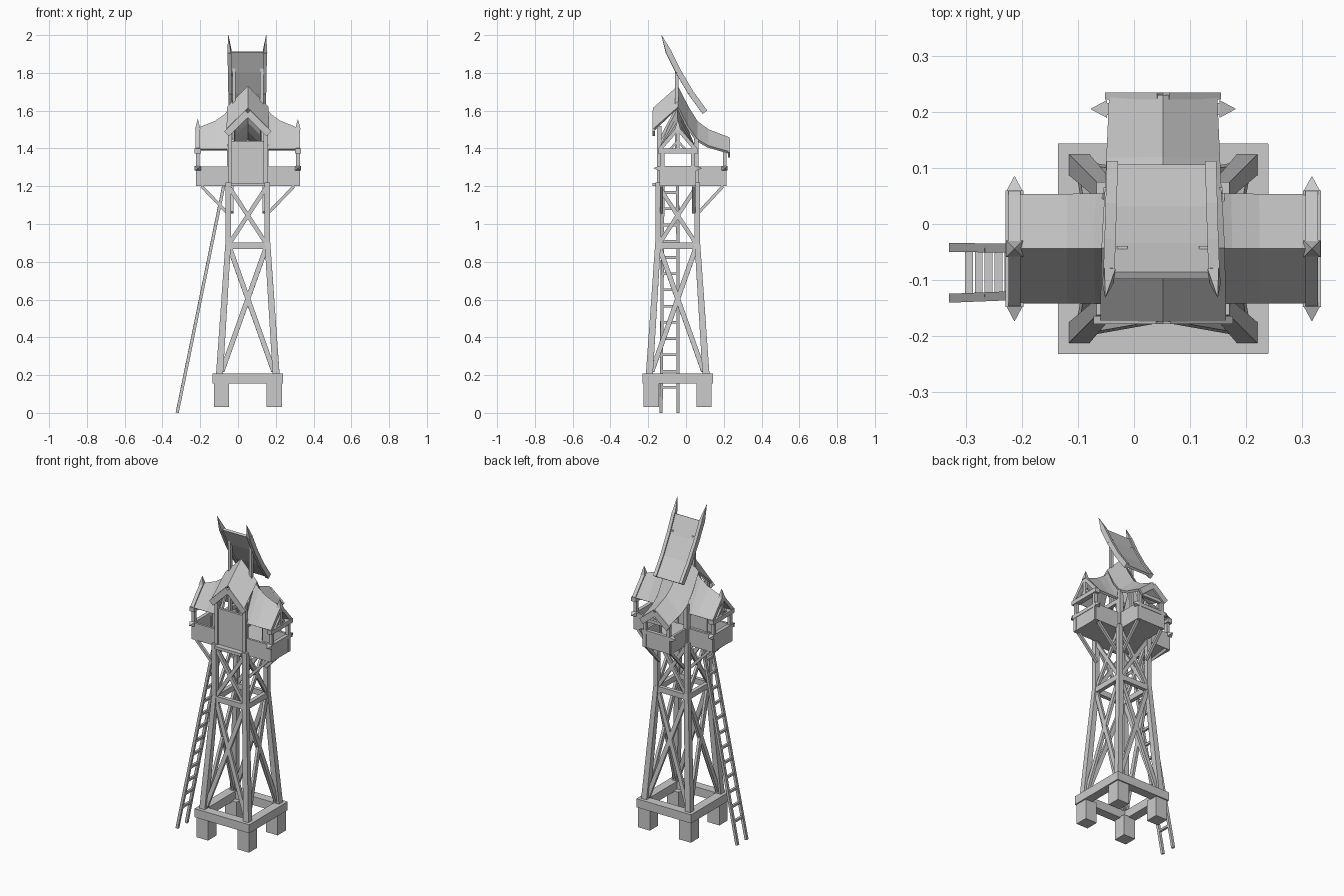
import bpy, math
from mathutils import Vector

if "Cube" in bpy.data.objects:
    bpy.data.objects.remove(bpy.data.objects["Cube"])

CX, CY = 0.052, -0.044      # tower axis


def mesh(name, verts, faces):
    me = bpy.data.meshes.new(name)
    me.from_pydata([tuple(v) for v in verts], [], faces)
    me.update()
    ob = bpy.data.objects.new(name, me)
    bpy.context.collection.objects.link(ob)
    return ob


HEX = [(3, 2, 1, 0), (4, 5, 6, 7), (0, 1, 5, 4), (1, 2, 6, 5), (2, 3, 7, 6), (3, 0, 4, 7)]


def beam(name, p, q, w, d=None, end=1.0, up=(0, 0, 1)):
    """Square bar from p to q: w across, d along 'up'; end scales the far section."""
    p, q = Vector(p), Vector(q)
    d = d or w
    t = (q - p).normalized()
    up = Vector(up)
    if abs(t.dot(up)) > 0.99:
        up = Vector((0, 1, 0))
    s = t.cross(up).normalized()
    n = s.cross(t)
    vs = [c + s * (a * w / 2 * k) + n * (b * d / 2 * k)
          for c, k in ((p, 1.0), (q, end))
          for a, b in ((-1, -1), (1, -1), (1, 1), (-1, 1))]
    return mesh(name, vs, HEX)


def box(name, a, b):
    (x0, y0, z0), (x1, y1, z1) = a, b
    vs = [(x, y, z) for z in (z0, z1) for x, y in ((x0, y0), (x1, y0), (x1, y1), (x0, y1))]
    return mesh(name, vs, HEX)


def roof(name, fn, sections, thick=0.014):
    """Gable sheet swept through sections (u, ridge z, eave z, half width)."""
    vs, fs = [], []
    for u, r, e, h in sections:
        vs += [fn(u, -h, e), fn(u, 0, r), fn(u, h, e)]
    for i in range(len(sections) - 1):
        for j in (0, 1):
            a = 3 * i + j
            fs.append((a, a + 1, a + 4, a + 3))
    ob = mesh(name, vs, fs)
    m = ob.modifiers.new("thickness", 'SOLIDIFY')
    m.thickness, m.offset = thick, 0
    return ob


def arm(dx, dy):
    """Map local (outward, sideways, z) to world."""
    return lambda u, v, z: Vector((CX + dx * u - dy * v, CY + dy * u + dx * v, z))


FRONT, RIGHT, BACK, LEFT = arm(0, -1), arm(1, 0), arm(0, 1), arm(-1, 0)

# footings, base frame, legs and cross bracing: one side per turn
for k, f in enumerate((FRONT, RIGHT, BACK, LEFT)):
    beam(f"footing_{k}", f(.14, .14, .03), f(.14, .14, .16), .08)
    beam(f"base_beam_{k}", f(.16, -.187, .181), f(.16, .187, .181), .055, .053)
    n = f(1, 0, 0) - f(0, 0, 0)
    beam(f"lower_leg_{k}", f(.15, .15, .2), f(.104, .104, .9), .037, end=.8, up=n)
    beam(f"upper_leg_{k}", f(.104, .104, .88), f(.104, .104, 1.22), .029, up=n)
    beam(f"middle_beam_{k}", f(.104, -.1, .884), f(.104, .1, .884), .024, .034)
    for s in (-1, 1):
        beam(f"lower_brace_{k}", f(.145, s * .137, .22), f(.104, -s * .095, .87), .016, .026, up=n.cross((0, 0, 1)))
        beam(f"upper_brace_{k}", f(.104, s * .095, .9), f(.104, -s * .095, 1.19), .014, .022, up=n.cross((0, 0, 1)))
        if k:   # struts under the three balconies
            reach = .245 if k != 2 else .24
            beam(f"balcony_strut_{k}", f(.11, s * .085, 1.06), f(reach, s * .085, 1.2), .016)

# central floor
box("cabin_floor", (CX - .095, CY - .095, 1.2), (CX + .095, CY + .095, 1.215))

# balconies
for name, f, R in (("right", RIGHT, .265), ("left", LEFT, .265), ("back", BACK, .249)):
    side = name != "back"
    c1, c2 = f(.08, -.09, 1.2), f(R, .09, 1.215)
    box(name + "_floor", [min(a, b) for a, b in zip(c1, c2)], [max(a, b) for a, b in zip(c1, c2)])
    beam(name + "_end_wall", f(R, -.092, 1.252), f(R, .092, 1.252), .016, .104)
    top = 1.39 if side else 1.37
    for s in (-1, 1):
        beam(name + "_side_wall", f(.09, s * .09, 1.252), f(R + .006, s * .09, 1.252), .014, .104)
        beam(name + "_post", f(R, s * .08, 1.2), f(R, s * .08, top), .02)
        beam(name + "_inner_post", f(.1, s * .09, 1.2), f(.1, s * .09, 1.42), .018)
        # pointed ends of the handrail
        beam(name + "_rail_tip", f(R, s * .1, 1.295), f(R, s * .129, 1.295), .032, .024, end=.03)
    beam(name + "_handrail", f(R, -.1, 1.295), f(R, .1, 1.295), .022, .022)
    if side:
        beam(name + "_tie_beam", f(R, -.104, 1.386), f(R, .104, 1.386), .032, .026)
        beam(name + "_king_post", f(R, 0, 1.38), f(R, 0, 1.51), .02)
        beam(name + "_finial", f(R, 0, 1.5), f(R, 0, 1.555), .03, end=.03)
        for s in (-1, 1):
            beam(name + "_barge_board", f(R, s * .095, 1.395), f(R, 0, 1.505), .022, .02)
            beam(name + "_gable_strut", f(R, s * .045, 1.39), f(R, 0, 1.44), .012)
        roof(name + "_roof", f, [(.262, 1.503, 1.393, .092), (.17, 1.54, 1.393, .092),
                                 (.12, 1.575, 1.393, .092), (.07, 1.635, 1.393, .092)])
    else:
        beam(name + "_tie_beam", f(R, -.09, 1.37), f(R, .09, 1.37), .018, .02)
        for s in (-1, 1):
            beam(name + "_barge_board", f(.272, s * .092, 1.365), f(.272, 0, 1.44), .012, .036)

# main gable roof running front to back
roof("main_roof", BACK, [(-.125, 1.61, 1.5, .108), (0, 1.725, 1.615, .105), (.05, 1.62, 1.515, .104),
                         (.1, 1.54, 1.445, .1), (.16, 1.495, 1.41, .097), (.272, 1.452, 1.378, .092)])

# front gable, door panel, sill and cabin posts
for s in (-1, 1):
    beam("front_barge_board", FRONT(.127, s * .112, 1.478), FRONT(.127, 0, 1.588), .014, .036)
    beam("front_post", FRONT(.098, s * .095, 1.2), FRONT(.098, s * .095, 1.52), .022)
    beam("rear_post", BACK(.098, s * .095, 1.2), BACK(.098, s * .095, 1.45), .022)
    beam("front_rafter", FRONT(.09, s * .09, 1.45), FRONT(.01, s * .09, 1.6), .016)
    beam("crown_post", BACK(-.004, s * .073, 1.38), BACK(-.004, s * .073, 1.83), .018)
box("door_panel", (CX - .087, CY - .1, 1.2), (CX + .087, CY - .085, 1.44))
box("front_sill", (CX - .09, CY - .133, 1.2), (CX + .09, CY - .09, 1.218))
beam("cabin_beam_left", BACK(-.1, -.095, 1.386), BACK(.1, -.095, 1.386), .02, .026)
beam("cabin_beam_right", BACK(-.1, .095, 1.386), BACK(.1, .095, 1.386), .02, .026)

# raised lookout board with pointed side rails
path = [(.1, 1.592), (.025, 1.695), (-.04, 1.806), (-.092, 1.91)]
vs = [(CX - .003 + s * .09, y, z) for y, z in path for s in (-1, 1)]
board = mesh("crown_board", vs, [(2 * i, 2 * i + 1, 2 * i + 3, 2 * i + 2) for i in range(3)])
m = board.modifiers.new("thickness", 'SOLIDIFY')
m.thickness, m.offset = .014, 0
for s in (-1, 1):
    pts = [Vector((CX - .003 + s * (.088 + .002 * i), y, z)) for i, (y, z) in enumerate(path)]
    for a, b in zip(pts, pts[1:]):
        beam("crown_rail", a, b, .02, .03)
    beam("crown_rail_tip", pts[-1], (CX - .003 + s * .1, -.13, 2.0), .02, .03, end=.05)

# ladder
lo, hi = Vector((-.322, 0, 0)), Vector((-.072, 0, 1.22))
for y0, y1 in ((-.042, -.044), (-.132, -.122)):
    beam("ladder_rail", lo + Vector((0, y0, 0)), hi + Vector((0, y1, 0)), .016, .016)
for i in range(13):
    p = lo.lerp(hi, (.135 + i * .086) / 1.22)
    beam("ladder_rung", p + Vector((0, -.13, 0)), p + Vector((0, -.043, 0)), .014)
